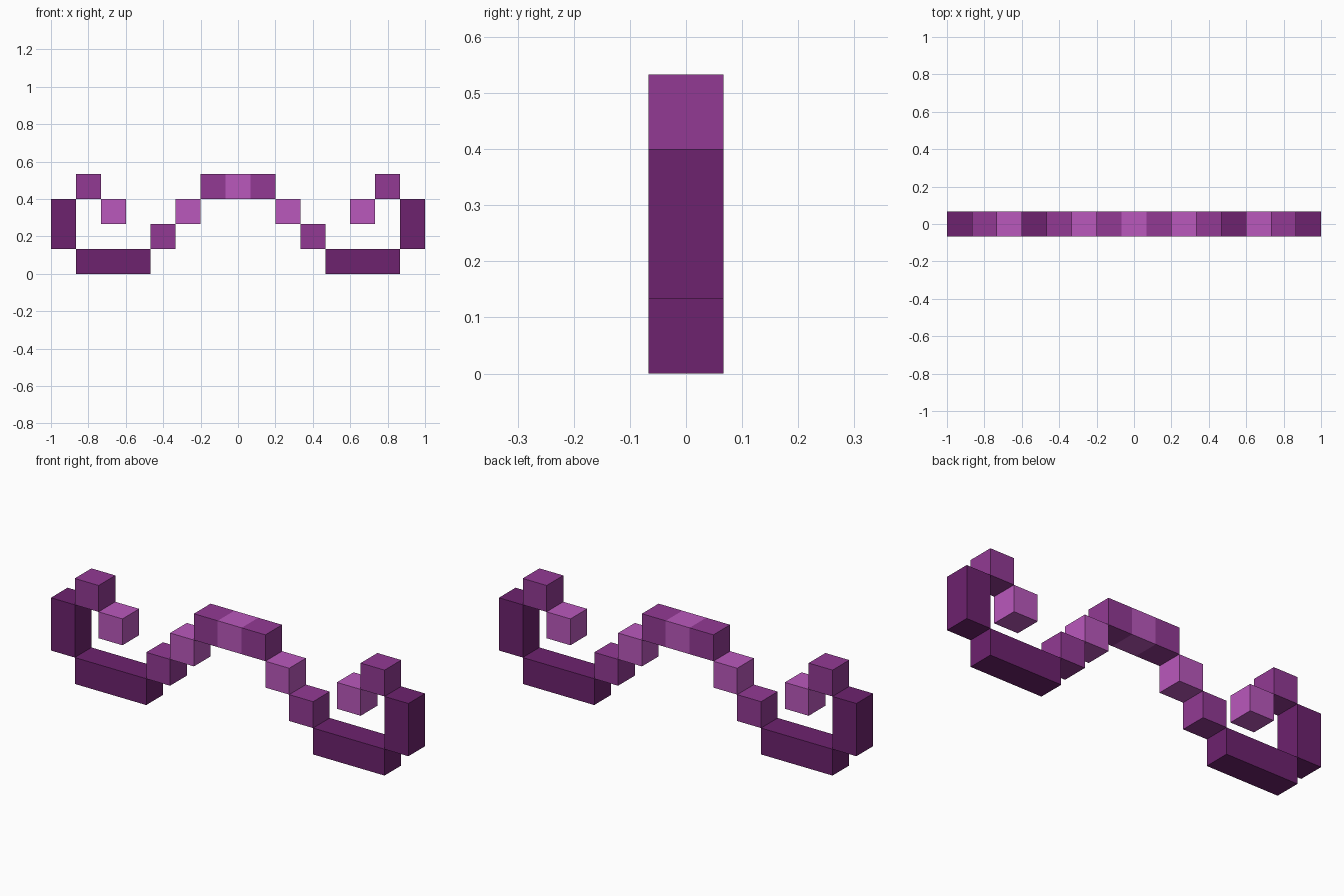
import bpy
import bmesh
from mathutils import Matrix, Vector

if "Cube" in bpy.data.objects:
    bpy.data.objects.remove(bpy.data.objects["Cube"])

U = 2 / 15  # edge length of one cube


def material(name, color):
    m = bpy.data.materials.new(name)
    m.diffuse_color = (*color, 1)
    m.use_nodes = True
    m.node_tree.nodes["Principled BSDF"].inputs["Base Color"].default_value = m.diffuse_color
    return m


DARK = material("dark purple", (0.153, 0.016, 0.156))
MID = material("mid purple", (0.288, 0.042, 0.296))
LIGHT = material("light orchid", (0.491, 0.098, 0.503))


def block(name, col, row, width, height, mat):
    """Box on the cube grid; col is the left edge counted from the centre line."""
    size = Vector((width * U, U, height * U))
    centre = Vector(((col + width / 2) * U, 0, (row + height / 2) * U))
    bm = bmesh.new()
    bmesh.ops.create_cube(bm, size=1, matrix=Matrix.Diagonal((*size, 1)))
    mesh = bpy.data.meshes.new(name)
    bm.to_mesh(mesh)
    bm.free()
    mesh.materials.append(mat)
    obj = bpy.data.objects.new(name, mesh)
    obj.location = centre
    bpy.context.collection.objects.link(obj)


# Centre of the bridge
block("bridge_centre", -0.5, 3, 1, 1, LIGHT)

# Parts of the right half: name, column, row, width, height, material
half = [
    ("bridge_end", 0.5, 3, 1, 1, MID),
    ("upper_step", 1.5, 2, 1, 1, LIGHT),
    ("lower_step", 2.5, 1, 1, 1, MID),
    ("curl_base", 3.5, 0, 3, 1, DARK),
    ("curl_side", 6.5, 1, 1, 2, DARK),
    ("curl_top", 5.5, 3, 1, 1, MID),
    ("curl_tip", 4.5, 2, 1, 1, LIGHT),
]

# Both halves mirror each other
for name, col, row, w, h, mat in half:
    block("right_" + name, col, row, w, h, mat)
    block("left_" + name, -col - w, row, w, h, mat)
